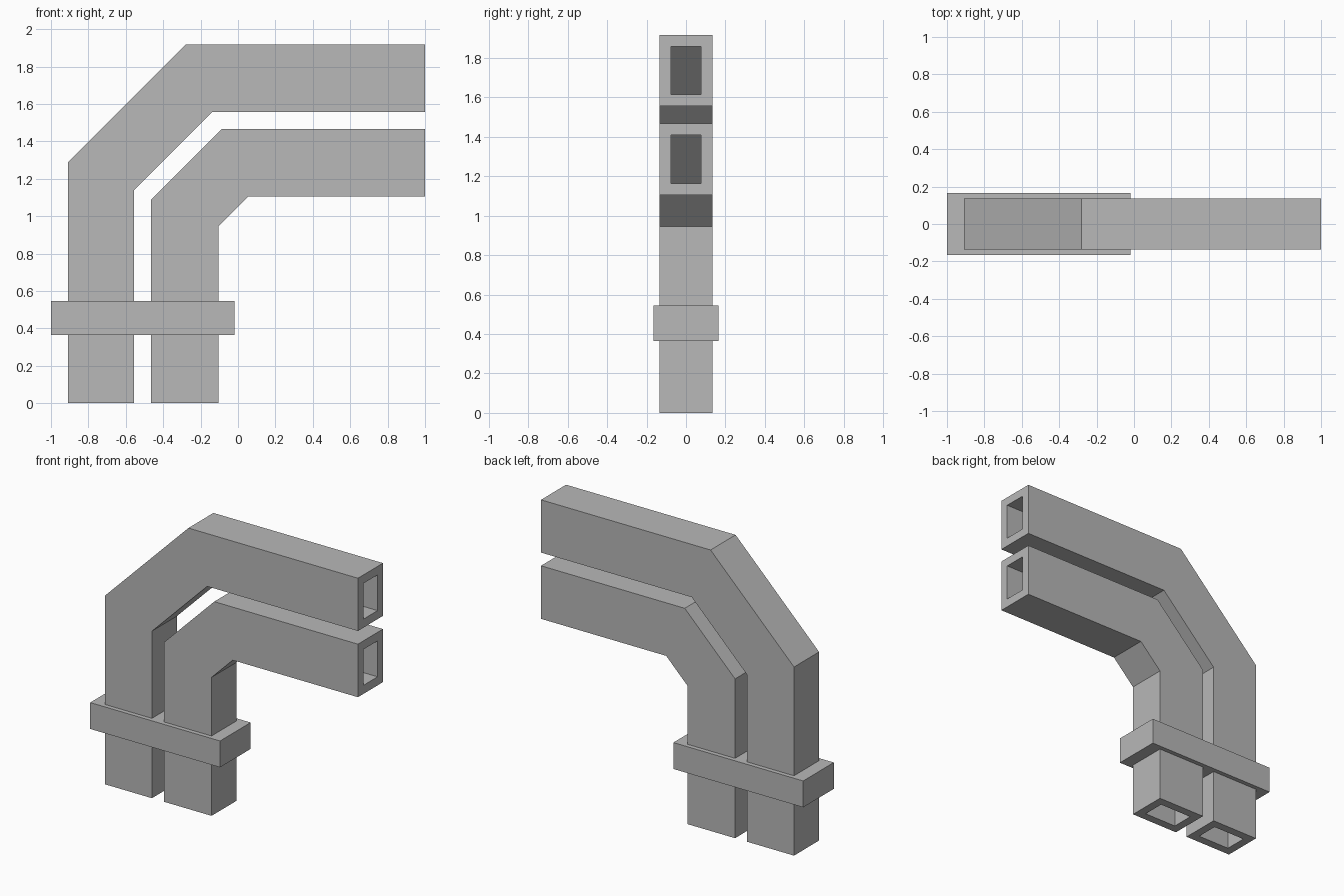
import bpy
import bmesh
from mathutils import Vector

cube = bpy.data.objects.get("Cube")
if cube:
    bpy.data.objects.remove(cube, do_unlink=True)

GREY = (0.48, 0.48, 0.48, 1.0)
grey = bpy.data.materials.new("plain_grey")
grey.use_nodes = True
grey.diffuse_color = GREY
grey.node_tree.nodes["Principled BSDF"].inputs["Base Color"].default_value = GREY

HALF = 0.135     # half depth of a tube
WALL = 0.058     # tube wall thickness


def finish(name, bm):
    bmesh.ops.recalc_face_normals(bm, faces=bm.faces)
    mesh = bpy.data.meshes.new(name)
    bm.to_mesh(mesh)
    bm.free()
    mesh.materials.append(grey)
    obj = bpy.data.objects.new(name, mesh)
    bpy.context.collection.objects.link(obj)


def bent_tube(name, outer, inner):
    """Hollow rectangular tube between an outer and an inner (x, z) path."""
    bm = bmesh.new()

    def ring(a, b, half):
        return [bm.verts.new((p.x, y, p.y))
                for p, y in ((a, -half), (b, -half), (b, half), (a, half))]

    skins, bores = [], []
    for o, i in zip(outer, inner):
        a, b = Vector(o), Vector(i)
        t = WALL / 0.36
        skins.append(ring(a, b, HALF))
        bores.append(ring(a.lerp(b, t), b.lerp(a, t), HALF - WALL))

    def bridge(r, s):
        for k in range(4):
            n = (k + 1) % 4
            bm.faces.new((r[k], r[n], s[n], s[k]))

    for rings in (skins, bores):
        for r, s in zip(rings, rings[1:]):
            bridge(r, s)
    for end in (0, -1):
        bridge(skins[end], bores[end])
    finish(name, bm)


# Two nested tubes, each with a mitred bend
bent_tube("outer_tube",
          [(-0.91, 0), (-0.91, 1.287), (-0.28, 1.917), (1, 1.917)],
          [(-0.555, 0), (-0.555, 1.14), (-0.138, 1.557), (1, 1.557)])
bent_tube("inner_tube",
          [(-0.465, 0), (-0.465, 1.087), (-0.085, 1.467), (1, 1.467)],
          [(-0.105, 0), (-0.105, 0.945), (0.055, 1.105), (1, 1.105)])

# Clamp band with a rectangular opening around each tube
xs = [-1, -0.91, -0.555, -0.465, -0.105, -0.02]
ys = [-0.165, -HALF, HALF, 0.165]
bm = bmesh.new()
grid = [[bm.verts.new((x, y, 0.365)) for y in ys] for x in xs]
for i in range(len(xs) - 1):
    for j in range(len(ys) - 1):
        if j == 1 and i in (1, 3):
            continue
        bm.faces.new((grid[i][j], grid[i + 1][j], grid[i + 1][j + 1], grid[i][j + 1]))
top = bmesh.ops.extrude_face_region(bm, geom=bm.faces[:], use_keep_orig=True)
moved = [g for g in top["geom"] if isinstance(g, bmesh.types.BMVert)]
bmesh.ops.translate(bm, verts=moved, vec=(0, 0, 0.18))
finish("clamp_band", bm)
